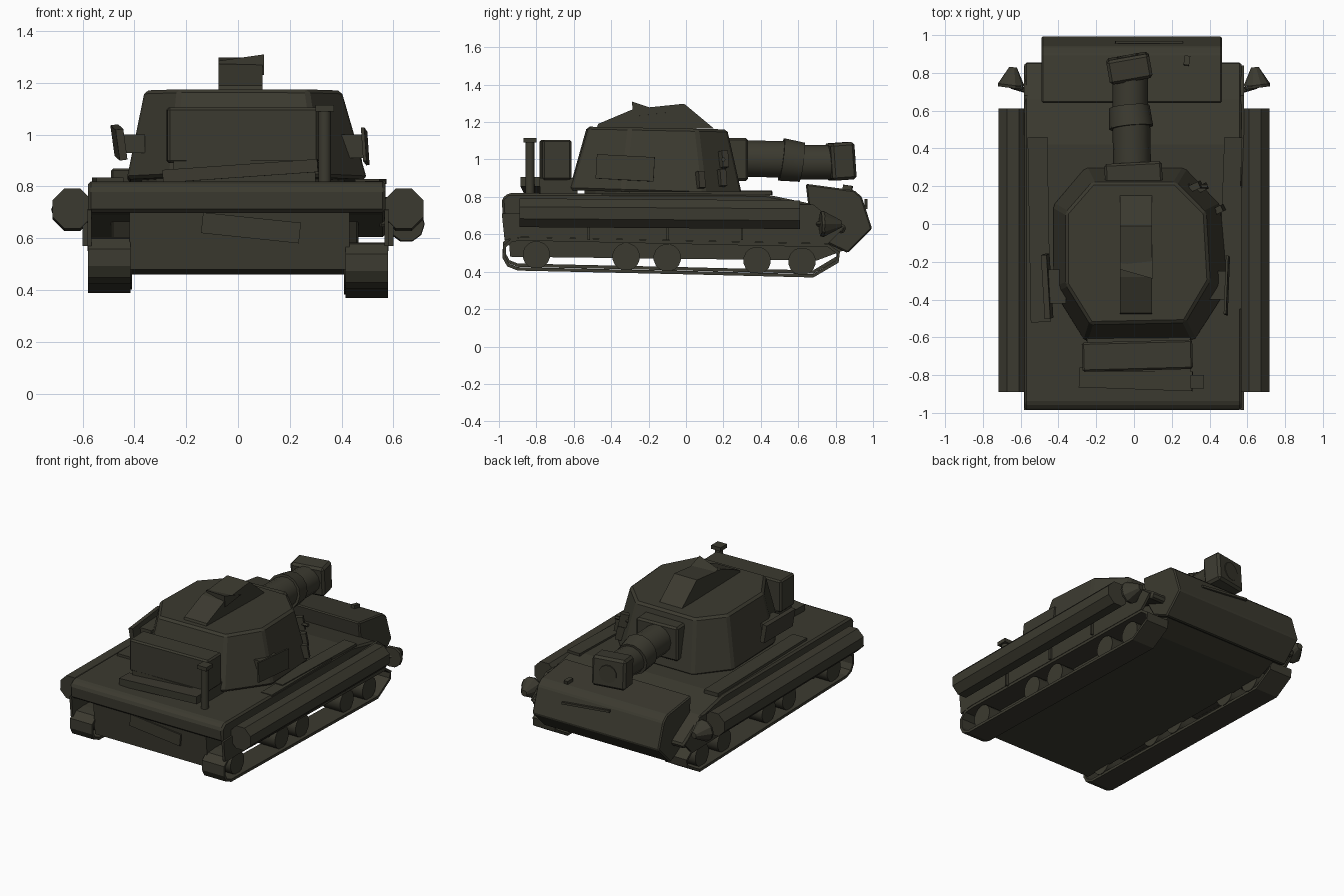
import bpy, bmesh, math
from mathutils import Vector, Matrix

olive = bpy.data.materials.new("dark olive")
olive.diffuse_color = (0.044, 0.042, 0.029, 1)


def finish(name, bm, bevel=0.0):
    bmesh.ops.recalc_face_normals(bm, faces=bm.faces)
    me = bpy.data.meshes.new(name)
    bm.to_mesh(me)
    bm.free()
    me.materials.append(olive)
    ob = bpy.data.objects.new(name, me)
    bpy.context.collection.objects.link(ob)
    if bevel:
        m = ob.modifiers.new("edge", "BEVEL")
        m.width, m.segments, m.limit_method = bevel, 1, "ANGLE"
    return ob


def loft(name, rings, bevel=0.0, closed=False):
    """Skin a list of equal-length rings, with end caps unless closed."""
    bm = bmesh.new()
    vs = [[bm.verts.new(p) for p in r] for r in rings]
    n = len(vs[0])
    pairs = list(zip(vs, vs[1:])) + ([(vs[-1], vs[0])] if closed else [])
    for a, b in pairs:
        for i in range(n):
            bm.faces.new((a[i], a[(i + 1) % n], b[(i + 1) % n], b[i]))
    if not closed:
        bm.faces.new(vs[0])
        bm.faces.new(vs[-1])
    return finish(name, bm, bevel)


def side_profile(name, pts, x0, x1, bevel=0.0):
    """Extrude a (y, z) outline across x."""
    return loft(name, [[(x, y, z) for y, z in pts] for x in (x0, x1)], bevel)


def box(name, x, y, z, rot=(0, 0, 0), bevel=0.0):
    c = Vector((sum(x) / 2, sum(y) / 2, sum(z) / 2))
    bm = bmesh.new()
    bmesh.ops.create_cube(bm, size=1)
    bmesh.ops.scale(bm, vec=(x[1] - x[0], y[1] - y[0], z[1] - z[0]), verts=bm.verts)
    ob = finish(name, bm, bevel)
    ob.location = c
    ob.rotation_euler = [math.radians(a) for a in rot]
    return ob


def tube(name, a, b, r1, r2, sides=8, smooth=False):
    a, b = Vector(a), Vector(b)
    d = b - a
    bm = bmesh.new()
    bmesh.ops.create_cone(bm, cap_ends=True, segments=sides, radius1=r1, radius2=r2, depth=d.length,
                          matrix=Matrix.Rotation(math.pi / sides, 4, "Z"))
    bm.transform(Matrix.Translation((a + b) / 2) @ d.to_track_quat("Z", "Y").to_matrix().to_4x4())
    if smooth:
        for f in bm.faces:
            f.smooth = len(f.verts) == 4
    return finish(name, bm)


# Hull, deck and nose
side_profile("lower_hull", [(-0.94, 0.48), (-0.96, 0.72), (0.70, 0.72), (0.86, 0.52), (0.70, 0.46)], -0.42, 0.43)
side_profile("deck", [(-0.98, 0.70), (-0.985, 0.79), (-0.95, 0.82), (0.42, 0.815), (0.66, 0.765),
                      (0.86, 0.64), (0.84, 0.60), (0.62, 0.69)], -0.58, 0.57, 0.012)
side_profile("nose_plate", [(0.64, 0.87), (0.90, 0.835), (0.94, 0.80), (0.995, 0.63), (0.865, 0.50),
                            (0.74, 0.56), (0.66, 0.70)], -0.49, 0.465, 0.008)
box("nose_handle", (0.265, 0.295), (0.84, 0.89), (0.84, 0.862), (-8, 0, -8))
box("nose_rail", (-0.1, 0.26), (0.955, 0.97), (0.755, 0.77), (0, 6, 0))
box("rear_panel", (-0.14, 0.24), (-0.965, -0.945), (0.60, 0.68), (0, 6, 0))

# Planks lying on the deck
box("left_deck_plank", (-0.555, -0.45), (-0.52, 0.46), (0.81, 0.835), (0, 0, 1))
box("right_deck_plank", (0.465, 0.56), (-0.30, 0.46), (0.81, 0.828), (0, 0, -2))
box("right_deck_strip", (0.49, 0.57), (-0.45, 0.20), (0.81, 0.822))

wheels = [(-0.80, 0.49), (-0.32, 0.48), (-0.10, 0.475), (0.38, 0.46), (0.62, 0.455)]
# Track centreline in (y, z)
belt = [(-0.86, 0.575), (-0.93, 0.57), (-0.97, 0.535), (-0.972, 0.475), (-0.95, 0.435), (-0.90, 0.415),
        (0.0, 0.395), (0.68, 0.378), (0.81, 0.455), (0.815, 0.50), (0.76, 0.54)]
mid = Vector((-0.05, 0.485))

for s, side in ((-1, "left"), (1, "right")):
    lift = 0.02 if s < 0 else 0.0
    x_in, x_out = s * 0.415, s * 0.58
    # Track belt as a thin closed band
    rings = []
    for i, p in enumerate(belt):
        a, b, c = Vector(belt[i - 1]), Vector(p), Vector(belt[(i + 1) % len(belt)])
        t = (c - a).normalized()
        n = Vector((-t.y, t.x)) * 0.009
        q, r = b + n, b - n
        rings.append([(x_in, q.x, q.y + lift), (x_out, q.x, q.y + lift),
                      (x_out, r.x, r.y + lift), (x_in, r.x, r.y + lift)])
    loft(side + "_track", rings, closed=True)
    for k, (y, z) in enumerate(wheels):
        tube(f"{side}_wheel_{k + 1}", (s * 0.41, y, z + lift), (s * 0.555, y, z + lift), 0.074, 0.074, 16, True)
    # Skirt behind the long side roll
    side_profile(side + "_skirt", [(-0.97, 0.57), (-0.985, 0.71), (0.62, 0.76), (0.68, 0.76), (0.84, 0.63),
                                   (0.76, 0.55), (-0.88, 0.585)], s * 0.565, s * 0.582)
    roll = tube(side + "_side_roll", (s * 0.64, -0.89, 0.715), (s * 0.64, 0.61, 0.705), 0.083, 0.083)
    for k, y in enumerate((-0.52, -0.1, 0.3)):
        box(f"{side}_bracket_{k + 1}", (s * 0.59 - 0.01, s * 0.59 + 0.01), (y - 0.006, y + 0.006), (0.57, 0.66))
    # Headlamp
    lamp_z = 0.71 if s < 0 else 0.655
    tube(side + "_lamp", (s * 0.65, 0.735, lamp_z), (s * 0.64, 0.83, lamp_z), 0.072, 0.02, 10)
    tube(side + "_lamp_rim", (s * 0.652, 0.72, lamp_z), (s * 0.65, 0.735, lamp_z), 0.068, 0.072, 10)
    tube(side + "_lamp_stalk", (s * 0.55, 0.70, lamp_z), (s * 0.65, 0.73, lamp_z), 0.014, 0.014, 6)

# Turret
low = [(-0.26, -0.625), (0.32, -0.62), (0.50, -0.34), (0.46, 0.10), (0.27, 0.30), (-0.26, 0.30), (-0.43, 0.10),
       (-0.43, -0.35)]
top = [(-0.23, -0.53), (0.27, -0.52), (0.40, -0.30), (0.38, 0.06), (0.22, 0.22), (-0.22, 0.22), (-0.36, 0.06),
       (-0.36, -0.32)]
loft("turret", [[(x, y, 0.835 - 0.03 * (y + 0.6)) for x, y in low],
                [(x, y, 1.175 - 0.02 * (y + 0.5)) for x, y in top]], 0.014)
tube("turret_ring", (0.02, -0.15, 0.80), (0.02, -0.15, 0.85), 0.40, 0.40, 16)

# Roof hatch hump and its flap
side_profile("roof_hump", [(-0.48, 1.16), (-0.47, 1.19), (-0.28, 1.27), (-0.01, 1.298), (0.15, 1.165)], -0.075, 0.095)
loft("roof_flap", [[(-0.075, -0.24, 1.285), (-0.075, -0.08, 1.25), (-0.075, -0.24, 1.22)],
                   [(0.10, -0.29, 1.31), (0.10, -0.11, 1.25), (0.10, -0.28, 1.23)]])

# Side shields and small fittings on the turret
box("right_shield", (0.485, 0.498), (-0.48, -0.17), (0.89, 1.02), (-3, -4, -2))
box("left_shield", (-0.475, -0.445), (-0.50, -0.16), (0.91, 1.03), (3, -8, 3))
box("left_shield_mount", (-0.46, -0.36), (-0.42, -0.24), (0.93, 1.0))
box("right_shield_mount", (0.38, 0.49), (-0.40, -0.25), (0.91, 1.0))
for k, (x, y, z) in enumerate(((0.45, 0.075, 0.89), (0.36, 0.19, 0.90), (0.33, 0.20, 1.0))):
    box(f"vision_block_{k + 1}", (x - 0.03, x + 0.025), (y - 0.018, y + 0.018), (z - 0.045, z + 0.045), (0, -10, 25))
tube("turret_hook", (0.26, 0.20, 1.0), (0.39, 0.20, 1.0), 0.012, 0.012, 6)

# Gun
box("mantlet", (-0.155, 0.15), (0.20, 0.325), (0.885, 1.115), (0, 0, 3), 0.012)
tube("barrel_base", (-0.01, 0.30, 1.005), (-0.015, 0.56, 1.0), 0.10, 0.10, 14, True)
tube("barrel_collar", (-0.015, 0.51, 1.0), (-0.025, 0.62, 0.985), 0.117, 0.108, 14, True)
tube("barrel_end", (-0.02, 0.60, 0.985), (-0.02, 0.80, 0.985), 0.094, 0.094, 14, True)
box("muzzle_block", (-0.14, 0.09), (0.76, 0.89), (0.89, 1.09), (4, 0, 10), 0.015)
tube("muzzle_lip", (-0.03, 0.87, 0.99), (-0.035, 0.895, 0.99), 0.06, 0.06, 12)

# Rear stowage box, ledge and mast
box("stowage_box", (-0.275, 0.31), (-0.775, -0.62), (0.89, 1.105), (0, 0, 1.5), 0.01)
box("stowage_ledge", (-0.29, 0.31), (-0.875, -0.77), (0.835, 0.885), (0, -4, -2))
box("stowage_base", (-0.25, 0.30), (-0.78, -0.58), (0.81, 0.90))
tube("mast", (0.335, -0.835, 0.81), (0.335, -0.835, 1.10), 0.025, 0.025, 10, True)
box("mast_cap", (0.30, 0.37), (-0.87, -0.80), (1.09, 1.115))
